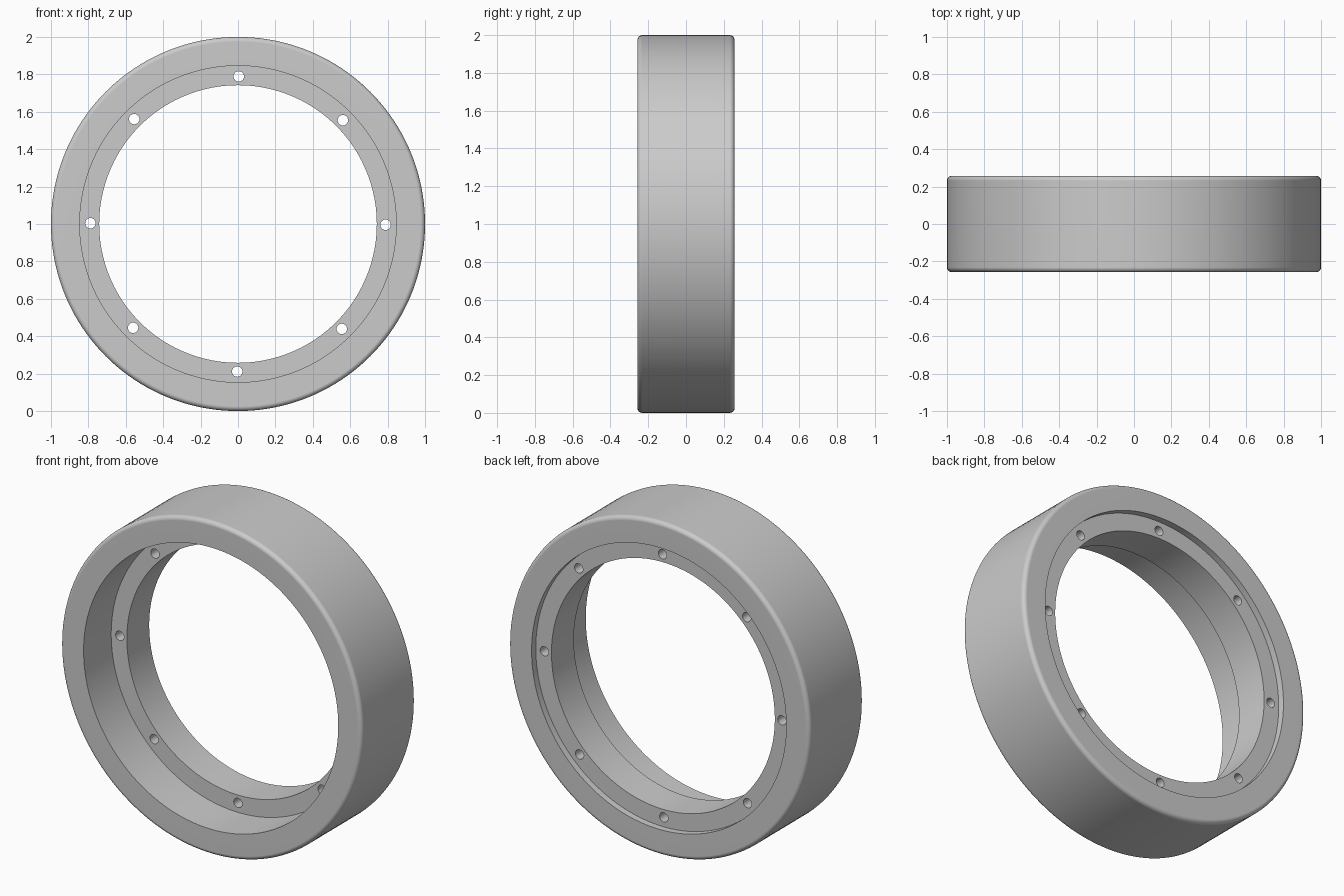
import bpy, bmesh, math
from mathutils import Matrix, Vector

cube = bpy.data.objects.get("Cube")
if cube:
    bpy.data.objects.remove(cube, do_unlink=True)

OUTER, RECESS, BORE = 1.0, 0.846, 0.742
HALF = 0.257                    # half width of the ring
FLANGE = (0.005, 0.217)         # front and back faces of the inner flange
ROUND = 0.025                   # rounding of the outer rims
HOLE_RADIUS, HOLE_CIRCLE, HOLES = 0.028, 0.789, 8
CENTRE = Vector((0, 0, OUTER))

# Plain grey metal
grey = bpy.data.materials.new("grey metal")
grey.use_nodes = True
colour = (0.6, 0.6, 0.6, 1)
grey.diffuse_color = colour
grey.node_tree.nodes["Principled BSDF"].inputs["Base Color"].default_value = colour


def add_object(name, bm):
    mesh = bpy.data.meshes.new(name)
    bmesh.ops.recalc_face_normals(bm, faces=bm.faces)
    bm.to_mesh(mesh)
    bm.free()
    obj = bpy.data.objects.new(name, mesh)
    obj.data.materials.append(grey)
    bpy.context.collection.objects.link(obj)
    return obj


def rim_arc(side, steps=5):
    """Quarter-round outer corner, from the outer wall to the side face."""
    angles = [i * math.pi / 2 / steps for i in range(steps + 1)]
    return [(OUTER - ROUND + ROUND * math.cos(a),
             side * (HALF - ROUND + ROUND * math.sin(a))) for a in angles]


# Ring section as (radius, y), revolved about the y axis
section = rim_arc(1) + [
    (RECESS, HALF), (RECESS, FLANGE[1]), (BORE, FLANGE[1]),
    (BORE, FLANGE[0]), (RECESS, FLANGE[0]), (RECESS, -HALF),
] + rim_arc(-1)[::-1]
bm = bmesh.new()
verts = [bm.verts.new((r, y, 0)) for r, y in section]
edges = [bm.edges.new((v, verts[i - 1])) for i, v in enumerate(verts)]
bmesh.ops.spin(bm, geom=verts + edges, cent=(0, 0, 0), axis=(0, 1, 0),
               angle=math.tau, steps=160, use_merge=True)
bmesh.ops.remove_doubles(bm, verts=bm.verts, dist=0.0001)
bmesh.ops.translate(bm, verts=bm.verts, vec=CENTRE)
ring = add_object("flanged_ring", bm)

# Bolt hole cutters through the flange
bm = bmesh.new()
for i in range(HOLES):
    a = math.tau * i / HOLES - math.radians(0.3)
    spot = CENTRE + Vector((HOLE_CIRCLE * math.cos(a), sum(FLANGE) / 2,
                            HOLE_CIRCLE * math.sin(a)))
    bmesh.ops.create_cone(
        bm, cap_ends=True, segments=24, radius1=HOLE_RADIUS,
        radius2=HOLE_RADIUS, depth=0.4,
        matrix=Matrix.Translation(spot) @ Matrix.Rotation(math.pi / 2, 4, "X"))
cutter = add_object("bolt_hole_cutter", bm)
cutter.hide_render = True

# Cut the holes, then shade smooth with crisp edges
bpy.ops.object.select_all(action="DESELECT")
ring.select_set(True)
bpy.context.view_layer.objects.active = ring
cut = ring.modifiers.new("bolt holes", "BOOLEAN")
cut.operation = "DIFFERENCE"
cut.solver = "EXACT"
cut.object = cutter
bpy.ops.object.modifier_apply(modifier=cut.name)
bpy.data.objects.remove(cutter, do_unlink=True)
bpy.ops.object.shade_smooth_by_angle(angle=math.radians(30))
weighted = ring.modifiers.new("flat sides", "WEIGHTED_NORMAL")
weighted.keep_sharp = True
